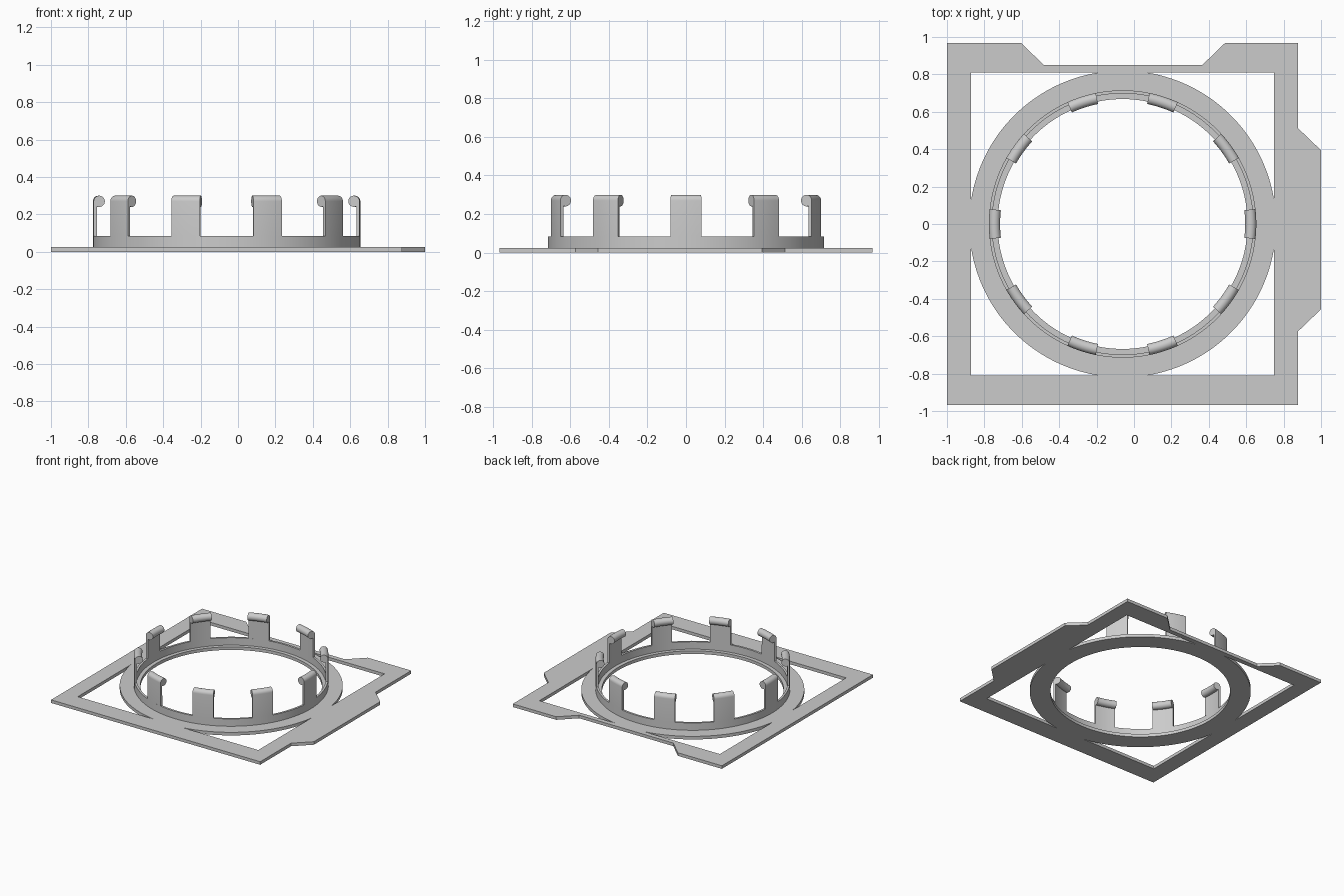
import bpy, bmesh
from math import sin, cos, pi, radians, asin, acos

cube = bpy.data.objects.get("Cube")
if cube:
    bpy.data.objects.remove(cube, do_unlink=True)

grey = bpy.data.materials.new("plain grey")
grey.use_nodes = True
grey.diffuse_color = (0.6, 0.6, 0.6, 1)
grey.node_tree.nodes["Principled BSDF"].inputs["Base Color"].default_value = (0.6, 0.6, 0.6, 1)

CX = -0.061                  # ring centre on x
PLATE, WALL_TOP, TOP = 0.025, 0.085, 0.30
R_HOLE, R_IN, R_OUT, R_FLANGE = 0.668, 0.698, 0.715, 0.82
WINDOW = 0.81                # half size of the frame opening


def finish(obj):
    bpy.ops.object.select_all(action='DESELECT')
    obj.select_set(True)
    bpy.context.view_layer.objects.active = obj
    bpy.ops.object.shade_smooth_by_angle(angle=radians(30))


def arc(radius, start, end, steps):
    return [(radius * cos(start + (end - start) * i / steps),
             radius * sin(start + (end - start) * i / steps)) for i in range(steps + 1)]


def sweep(name, profile, start, end, steps):
    """Turn an (r, z) profile about the ring axis; a full turn closes on itself."""
    full = end - start > 2 * pi - 0.001
    bm = bmesh.new()
    rows = []
    for i in range(steps if full else steps + 1):
        a = start + (end - start) * i / steps
        rows.append([bm.verts.new((CX + r * cos(a), r * sin(a), z)) for r, z in profile])
    n = len(profile)
    for i in range(steps):
        p, q = rows[i], rows[(i + 1) % len(rows)]
        for j in range(n):
            k = (j + 1) % n
            bm.faces.new((p[j], p[k], q[k], q[j]))
    if not full:
        bm.faces.new(rows[0])
        bm.faces.new(rows[-1][::-1])
    bmesh.ops.recalc_face_normals(bm, faces=bm.faces)
    mesh = bpy.data.meshes.new(name)
    bm.to_mesh(mesh)
    bm.free()
    mesh.materials.append(grey)
    obj = bpy.data.objects.new(name, mesh)
    bpy.context.collection.objects.link(obj)
    finish(obj)


# Base plate: outline with a round hole and four corner windows
outline = [(-1, -0.968), (0.877, -0.968), (0.877, -0.574), (1, -0.456), (1, 0.394),
           (0.877, 0.512), (0.877, 0.968), (0.487, 0.968), (0.364, 0.849),
           (-0.481, 0.849), (-0.604, 0.968), (-1, 0.968)]
hole = [(CX + x, y) for x, y in arc(R_HOLE, 0, 2 * pi, 120)[:-1]]
loops = [outline, hole]
window = [(WINDOW, WINDOW)] + arc(R_FLANGE, asin(WINDOW / R_FLANGE), acos(WINDOW / R_FLANGE), 30)
for sx in (-1, 1):
    for sy in (-1, 1):
        loops.append([(CX + sx * x, sy * y) for x, y in window])

curve = bpy.data.curves.new("base_plate", 'CURVE')
curve.dimensions = '2D'
curve.fill_mode = 'BOTH'
curve.extrude = PLATE / 2
for loop in loops:
    spline = curve.splines.new('POLY')
    spline.points.add(len(loop) - 1)
    for point, (x, y) in zip(spline.points, loop):
        point.co = (x, y, 0, 1)
    spline.use_cyclic_u = True
shape = bpy.data.objects.new("plate_outline", curve)
bpy.context.collection.objects.link(shape)
bpy.context.view_layer.update()
mesh = bpy.data.meshes.new_from_object(shape.evaluated_get(bpy.context.evaluated_depsgraph_get()))
bpy.data.objects.remove(shape, do_unlink=True)
bm = bmesh.new()
bm.from_mesh(mesh)
bmesh.ops.remove_doubles(bm, verts=bm.verts, dist=0.0001)
bmesh.ops.translate(bm, verts=bm.verts, vec=(0, 0, PLATE / 2))
bmesh.ops.recalc_face_normals(bm, faces=bm.faces)
bm.to_mesh(mesh)
bm.free()
mesh.materials.clear()
mesh.materials.append(grey)
plate = bpy.data.objects.new("base_plate", mesh)
bpy.context.collection.objects.link(plate)
finish(plate)

# Low round wall
sweep("ring_wall", [(R_IN, PLATE), (R_OUT, PLATE), (R_OUT, WALL_TOP), (R_IN, WALL_TOP)],
      0, 2 * pi, 120)

# Ten clips, each a thin strip ending in a rounded bead on the inside
BEAD = 0.03
bead = [(R_OUT - BEAD + r, TOP - BEAD + z) for r, z in arc(BEAD, 0, radians(296), 20)]
clip = [(R_IN, WALL_TOP), (R_OUT, WALL_TOP)] + bead
half = asin(0.08 / R_OUT)
for i in range(10):
    a = i * 2 * pi / 10
    sweep(f"clip_{i + 1}", clip, a - half, a + half, 6)
